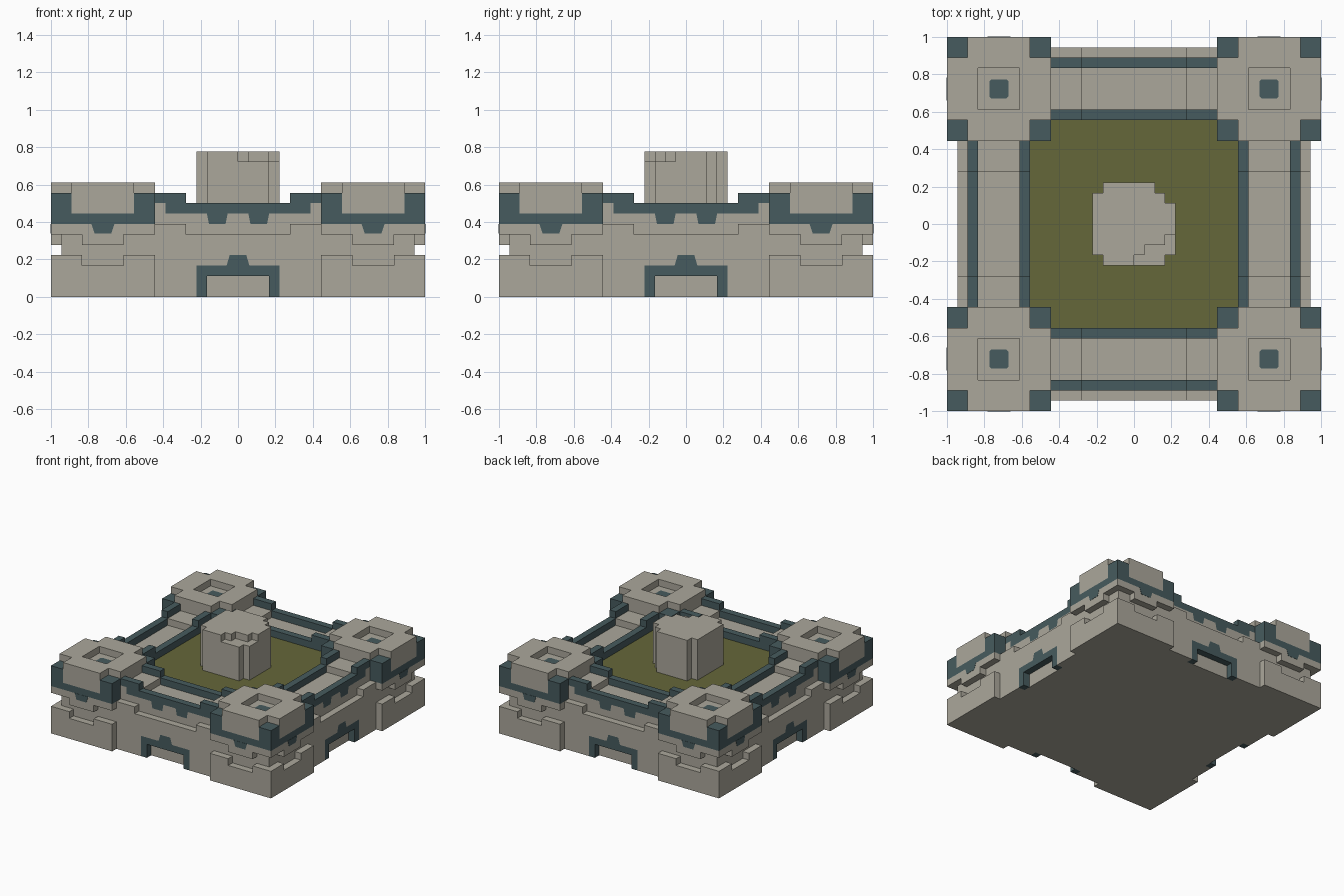
import bpy, bmesh, math
from mathutils import Matrix, Vector

if "Cube" in bpy.data.objects:
    bpy.data.objects.remove(bpy.data.objects["Cube"])

U = 1 / 18  # one block


def material(name, rgb):
    m = bpy.data.materials.new(name)
    m.diffuse_color = (*rgb, 1)
    m.use_nodes = True
    b = m.node_tree.nodes["Principled BSDF"]
    b.inputs["Base Color"].default_value = (*rgb, 1)
    b.inputs["Roughness"].default_value = 0.9
    return m


STONE = material("pale stone", (0.41, 0.39, 0.33))
TEAL = material("dark teal", (0.062, 0.105, 0.112))
MOSS = material("moss green", (0.13, 0.136, 0.041))


def prism(pts, lo, hi, axis="z", m=None):
    """Outline extruded between lo and hi; axis y uses an x-z outline."""
    return pts, lo, hi, axis, m or Matrix()


def box(x0, x1, y0, y1, z0, z1, m=None):
    return prism([(x0, y0), (x1, y0), (x1, y1), (x0, y1)], z0, z1, "z", m)


def mirrored(half):
    """Complete an open outline across x = 0, right half given."""
    return half + [(-x, z) for x, z in reversed(half)]


def part(name, mat, solids, place=None):
    """One object made of several solids, measured in blocks."""
    place = place or Matrix()
    bm = bmesh.new()
    for pts, lo, hi, axis, m in solids:
        def at(p, d):
            v = (p[0], p[1], d) if axis == "z" else (p[0], d, p[1])
            return (place @ m @ Vector(v)) * U
        verts = [bm.verts.new(at(p, lo)) for p in pts]
        face = bm.faces.new(verts)
        ext = bmesh.ops.extrude_face_region(bm, geom=[face])
        shift = Vector(at(pts[0], hi)) - Vector(at(pts[0], lo))
        bmesh.ops.translate(bm, vec=shift, verts=[
            g for g in ext["geom"] if isinstance(g, bmesh.types.BMVert)])
    bmesh.ops.recalc_face_normals(bm, faces=bm.faces[:])
    me = bpy.data.meshes.new(name)
    bm.to_mesh(me)
    bm.free()
    me.materials.append(mat)
    ob = bpy.data.objects.new(name, me)
    bpy.context.scene.collection.objects.link(ob)
    return ob


def turn(k):
    return Matrix.Rotation(k * math.pi / 2, 4, "Z")


# Courtyard
part("courtyard_core", STONE, [box(-10, 10, -10, 10, 0, 7)])
part("courtyard_floor", MOSS, [box(-10, 10, -10, 10, 7, 8)])

# Round pillar with a chipped top corner
part("pillar", STONE, [
    prism([(-3, -4), (3, -4), (3, -3), (4, -3), (4, 2), (3, 2), (3, 3), (2, 3),
           (2, 4), (-3, 4), (-3, 3), (-4, 3), (-4, -3), (-3, -3)], 7.5, 13),
    prism([(-3, -4), (0, -4), (0, -3), (1, -3), (1, -2), (3, -2), (3, -1), (4, -1),
           (4, 2), (3, 2), (3, 3), (2, 3), (2, 4), (-3, 4), (-3, 3), (-4, 3),
           (-4, -3), (-3, -3)], 13, 14)])

# Outlines shared by the four walls (x, z)
GATE_OUT = [(4, 0), (4, 3), (1.1, 3), (0.8, 4)]
GATE_IN = [(3, 0), (3, 2)]
LEDGE = [(8, 0), (8, 7), (5, 7), (5, 6)]
DRIP = [(1, 8), (1.2, 7), (2.8, 7), (3, 8), (7, 8), (7, 9), (8, 9)]
CREST = [(8, 10), (5, 10), (5, 9)]

facing = mirrored(LEDGE) + [(-x, z) for x, z in GATE_OUT] + GATE_OUT[::-1]
gate = mirrored(GATE_OUT) + [(-x, z) for x, z in GATE_IN] + GATE_IN[::-1]
trim = mirrored(DRIP + CREST)
backing = mirrored([(8, 0), (8, 9), (7, 9), (7, 8), (3, 8), (2.8, 7), (1.2, 7), (1, 8)])
walkway = mirrored([(8, 0), (8, 9), (5, 9), (5, 8)])
inner_trim = mirrored([(8, 7)] + CREST)

for k, side in enumerate(("front", "left", "back", "right")):
    r = turn(k)
    part(side + "_wall", STONE, [
        prism(facing, -17, -16, "y"),
        prism(backing, -16, -15, "y"),
        prism(walkway, -15, -11, "y"),
        box(-8, 8, -11, -10, 0, 7)], r)
    part(side + "_gate_frame", TEAL, [prism(gate, -17, -16, "y")], r)
    part(side + "_outer_parapet", TEAL, [prism(trim, -16, -15, "y")], r)
    part(side + "_inner_parapet", TEAL, [prism(inner_trim, -11, -10, "y")], r)

# Corner towers, built around the tower axis with outer sides at +x and -y
HALF_CAP = [(2, 0), (5, 0), (5, 3), (3, 3), (3, 5), (-3, 5), (-3, 3), (-5, 3),
            (-5, 0), (-2, 0), (-2, 2), (2, 2)]
CROSS = [(5, -3), (5, 3), (3, 3), (3, 5), (-3, 5), (-3, 3), (-5, 3), (-5, -3),
         (-3, -3), (-3, -5), (3, -5), (3, -3)]
DOT = [(.9, -.75), (.9, .75), (.75, .9), (-.75, .9), (-.9, .75), (-.9, -.75),
       (-.75, -.9), (.75, -.9)]
DROP = [(-1.1, 7), (-0.8, 6.1), (0.8, 6.1), (1.1, 7)]

for k, side in enumerate(("front_left", "back_left", "back_right", "front_right")):
    p = turn(k) @ Matrix.Translation((13, -13, 0))
    part(side + "_tower_base", STONE,
         [box(-5, 5, -5, 5, 0, 3)]
         + [box(2, 5, 2, 5, 3, 4, turn(i)) for i in range(4)], p)
    part(side + "_tower_neck", STONE, [
        box(-5, 4, -4, 5, 3, 6),
        box(-2, 5, -2, 2, 5, 6),
        box(-2, 2, -5, 2, 5, 6),
        box(-5, 5, -5, 5, 6, 7)], p)
    part(side + "_tower_band", TEAL,
         [box(-5, 5, -5, 5, 7, 8)]
         + [box(3, 5, 3, 5, 8, 10, turn(i)) for i in range(4)]
         + [prism(DROP, -5.03, -5, "y", turn(i)) for i in (0, 1)], p)
    part(side + "_tower_cap", STONE,
         [prism(CROSS, 8, 10)]
         + [prism(HALF_CAP, 10, 11, "z", turn(i)) for i in (0, 2)], p)
    part(side + "_tower_inlay", TEAL, [prism(DOT, 10, 10.05)], p)
